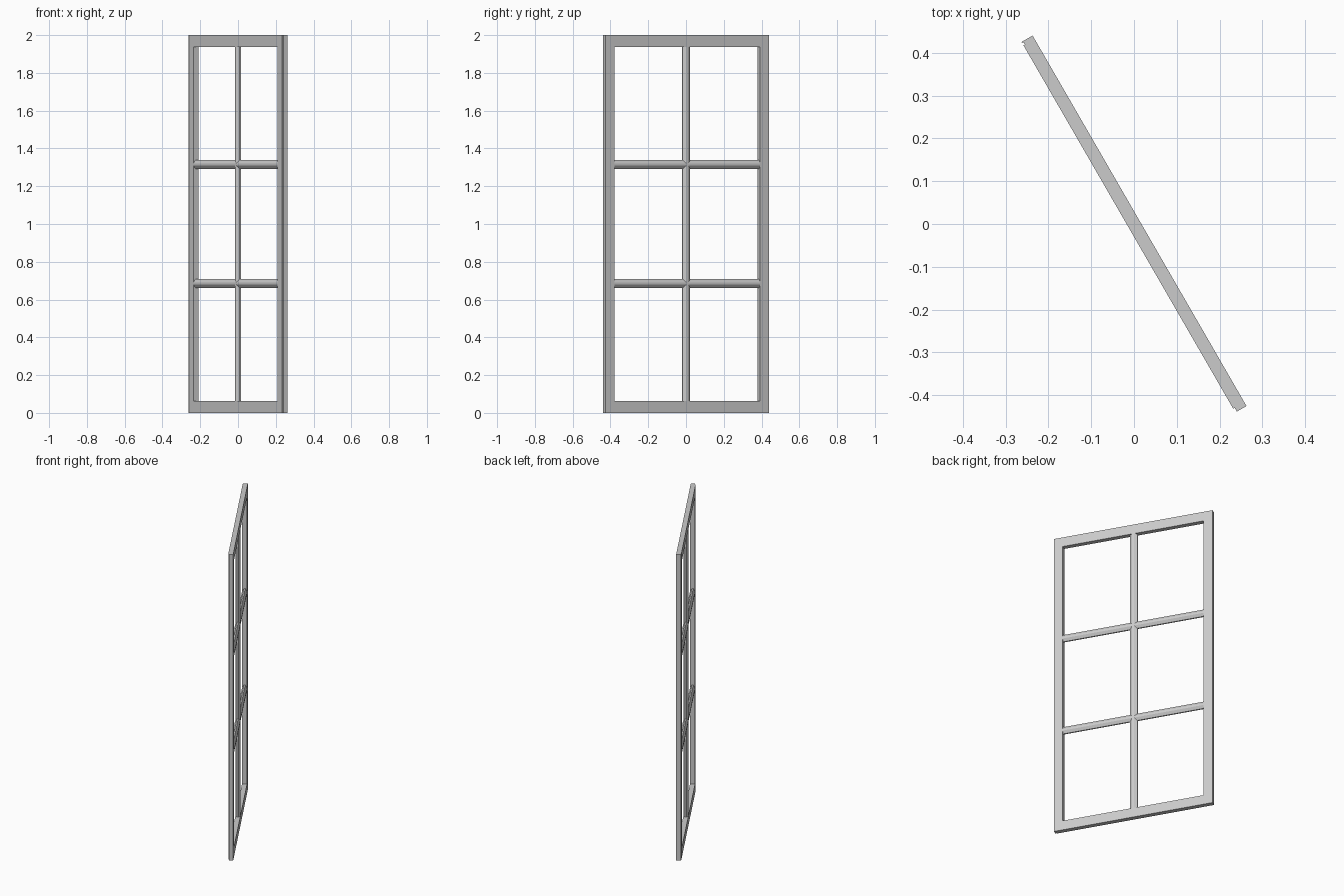
import bpy, bmesh
from math import radians
from mathutils import Vector

if "Cube" in bpy.data.objects:
    bpy.data.objects.remove(bpy.data.objects["Cube"])

W, T, H = 0.5, 0.015, 2.0      # half width, half thickness, height
STILE, RAIL = 0.055, 0.062
ANGLE = radians(-60)           # the leaf stands turned open


def prism(name, profile, start, end, axis):
    """Extrude a profile: along z it is (u, v); along u it is (z, v)."""
    bm = bmesh.new()

    def place(p, t):
        return Vector((p[0], p[1], t)) if axis == 'z' else Vector((t, p[1], p[0]))
    a = [bm.verts.new(place(p, start)) for p in profile]
    b = [bm.verts.new(place(p, end)) for p in profile]
    bm.faces.new(a)
    bm.faces.new(b)
    n = len(profile)
    for i in range(n):
        j = (i + 1) % n
        bm.faces.new((a[i], a[j], b[j], b[i]))
    bmesh.ops.recalc_face_normals(bm, faces=bm.faces)
    me = bpy.data.meshes.new(name)
    bm.to_mesh(me)
    bm.free()
    ob = bpy.data.objects.new(name, me)
    ob.rotation_euler.z = ANGLE
    bpy.context.collection.objects.link(ob)
    return ob


# Stiles: one with a narrow groove, one with an edge rebate
inner = W - STILE
prism("grooved_stile", [(-W, T), (-W, -T), (-W + .003, -T), (-W + .003, -T + .004),
                        (-W + .009, -T + .004), (-W + .009, -T), (-inner, -T), (-inner, T)],
      0, H, 'z')
prism("rebated_stile", [(inner, T), (inner, -T), (W - .01, -T), (W - .01, -T + .004),
                        (W, -T + .004), (W, T)], 0, H, 'z')

# Top and bottom rails
for name, z in (("bottom_rail", 0), ("top_rail", H - RAIL)):
    prism(name, [(z, -T), (z + RAIL, -T), (z + RAIL, T), (z, T)], -inner, inner, 'u')

# Bevelled glazing bars: one upright, two crossbars
bar = [(-.023, -.004), (-.006, -T), (.006, -T), (.023, -.004),
       (.023, .004), (.006, T), (-.006, T), (-.023, .004)]
prism("upright_glazing_bar", bar, RAIL, H - RAIL, 'z')
for i, z in enumerate((0.685, 1.315)):
    prism(f"cross_glazing_bar_{i + 1}", [(z + p, v) for p, v in bar], -inner, inner, 'u')
